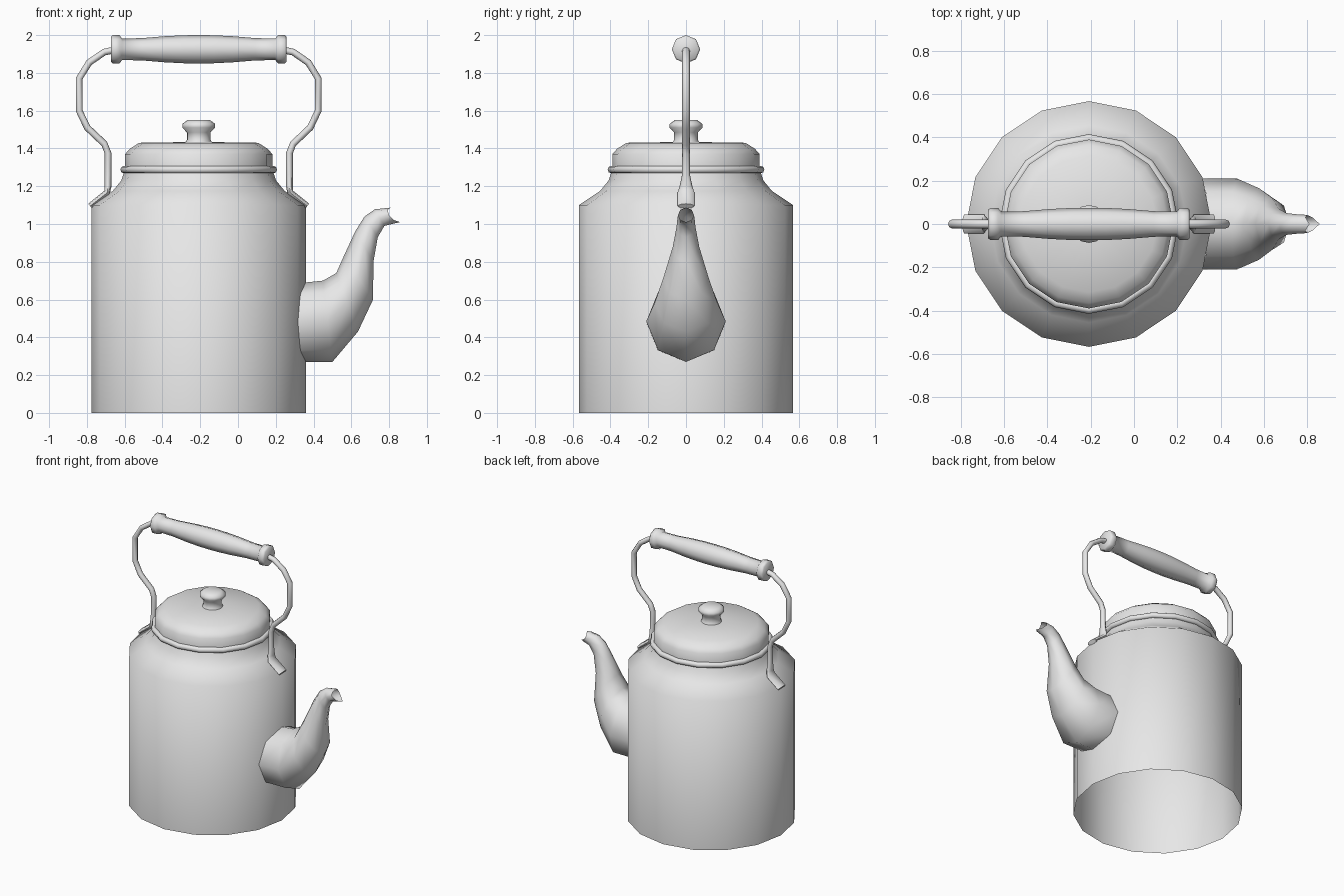
import bpy, bmesh, math
from mathutils import Vector

if "Cube" in bpy.data.objects:
    bpy.data.objects.remove(bpy.data.objects["Cube"])

CX = -0.208          # kettle axis
R = 0.567            # body radius

metal = bpy.data.materials.new("plain_grey")
metal.diffuse_color = (0.8, 0.8, 0.8, 1)
metal.use_nodes = True
metal.node_tree.nodes["Principled BSDF"].inputs["Base Color"].default_value = metal.diffuse_color


def skin(name, rings, cap_start=False, cap_end=False, angle=65, closed=False):
    """Bridge a list of equal-sized point rings into one smooth object."""
    bm = bmesh.new()
    vs = [[bm.verts.new(p) for p in ring] for ring in rings]
    n = len(rings[0])
    pairs = list(zip(vs, vs[1:])) + ([(vs[-1], vs[0])] if closed else [])
    for a, b in pairs:
        for i in range(n):
            j = (i + 1) % n
            bm.faces.new((a[i], a[j], b[j], b[i]))
    if cap_start:
        bm.faces.new(vs[0][::-1])
    if cap_end:
        bm.faces.new(vs[-1])
    bmesh.ops.recalc_face_normals(bm, faces=bm.faces[:])
    me = bpy.data.meshes.new(name)
    bm.to_mesh(me)
    bm.free()
    me.materials.append(metal)
    ob = bpy.data.objects.new(name, me)
    bpy.context.collection.objects.link(ob)
    bpy.ops.object.select_all(action='DESELECT')
    ob.select_set(True)
    bpy.context.view_layer.objects.active = ob
    bpy.ops.object.shade_smooth_by_angle(angle=math.radians(angle))
    return ob


def turned(profile, n=16):
    """Rings of (radius, z) around the kettle's upright axis."""
    return [[(CX + r * math.cos(2 * math.pi * i / n),
              r * math.sin(2 * math.pi * i / n), z) for i in range(n)]
            for r, z in profile]


# body: open underneath, with a sloping shoulder and neck
skin("body", turned([(R, 0), (R, 1.10), (0.455, 1.175), (0.41, 1.23),
                     (0.39, 1.29)]))

# rolled rim round the neck
skin("rim", turned([(0.395 + 0.02 * math.cos(a), 1.288 + 0.02 * math.sin(a))
                    for a in (2 * math.pi * k / 8 for k in range(8))]), closed=True)

# lid and knob
skin("lid", turned([(0.39, 1.285), (0.39, 1.37), (0.365, 1.398), (0.315, 1.43),
                    (0.06, 1.434)]), cap_end=True)
skin("lid_knob", turned([(0.075, 1.425), (0.063, 1.445), (0.063, 1.485),
                         (0.087, 1.51), (0.087, 1.53), (0.06, 1.55)]), cap_end=True)

# handle wires: (distance from axis, z, half width along y, half thickness)
WIRE = [(0.575, 1.095, 0.045, 0.016), (0.485, 1.165, 0.045, 0.018),
        (0.48, 1.20, 0.034, 0.018), (0.48, 1.26, 0.021, 0.018),
        (0.48, 1.375, 0.02, 0.018), (0.50, 1.425, 0.02, 0.018),
        (0.59, 1.51, 0.02, 0.018), (0.633, 1.60, 0.02, 0.018),
        (0.633, 1.77, 0.02, 0.018), (0.58, 1.855, 0.02, 0.018),
        (0.50, 1.91, 0.02, 0.018), (0.43, 1.925, 0.02, 0.018)]
for side, label in ((-1, "left"), (1, "right")):
    pts = [Vector((CX + side * d, 0, z)) for d, z, w, t in WIRE]
    rings = []
    for k, (p, (d, z, w, t)) in enumerate(zip(pts, WIRE)):
        tan = (pts[min(k + 1, len(pts) - 1)] - pts[max(k - 1, 0)]).normalized()
        nrm = Vector((-tan.z, 0, tan.x))
        rings.append([p + nrm * t * math.cos(a) + Vector((0, w * math.sin(a), 0))
                      for a in (math.pi * i / 4 for i in range(8))])
    skin("handle_wire_" + label, rings, True, True)

# grip with a collar at each end: (offset from middle, radius), mirrored
HALF = [(0.465, 0.066), (0.455, 0.075), (0.42, 0.075), (0.405, 0.057),
        (0.30, 0.059), (0.18, 0.069), (0.08, 0.074)]
GRIP = [(-o, r) for o, r in HALF] + [(0, 0.075)] + [(o, r) for o, r in HALF[::-1]]
skin("handle_grip", [[(CX + o, r * math.cos(a), 1.925 + r * math.sin(a))
                      for a in (math.pi * i / 4 for i in range(8))]
                     for o, r in GRIP], True, True)

# spout: (upper x, upper z, lower x, lower z, half width)
SPOUT = [(0.35, 0.69, 0.35, 0.27, 0.21), (0.45, 0.70, 0.50, 0.27, 0.21),
         (0.52, 0.74, 0.635, 0.43, 0.165), (0.56, 0.83, 0.715, 0.60, 0.12),
         (0.62, 0.96, 0.717, 0.80, 0.07), (0.67, 1.04, 0.74, 0.93, 0.05),
         (0.725, 1.078, 0.775, 0.99, 0.045), (0.81, 1.087, 0.857, 1.01, 0.042)]
rings = []
for k, (ux, uz, lx, lz, w) in enumerate(SPOUT):
    mid = Vector((ux + lx, 0, uz + lz)) / 2
    up = Vector((ux - lx, 0, uz - lz)) / 2
    ring = []
    for i in range(8):
        a = math.pi * i / 4
        p = mid + up * math.cos(a) + Vector((0, w * math.sin(a), 0))
        if k == 0:                       # seat the root on the round body
            p.x = CX + math.sqrt((R - 0.008) ** 2 - p.y ** 2)
        if k == len(SPOUT) - 1:          # notched pouring lip
            p.x -= 0.035 * abs(math.sin(a))
        ring.append(p)
    rings.append(ring)
skin("spout", rings)
